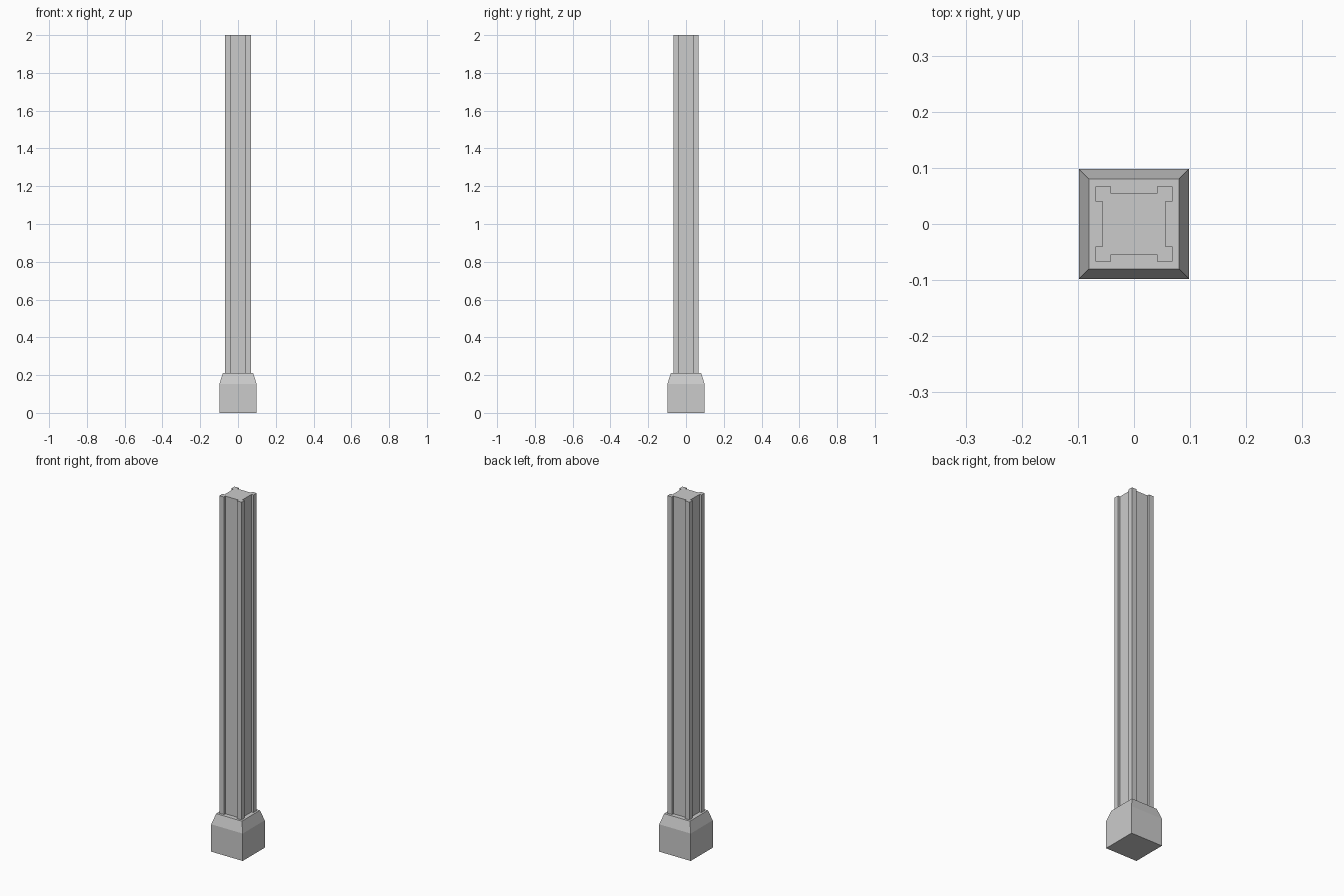
import bpy
import bmesh

if "Cube" in bpy.data.objects:
    bpy.data.objects.remove(bpy.data.objects["Cube"])


def loft(name, rings):
    """Skin a stack of (outline, z) rings and cap both ends."""
    bm = bmesh.new()
    loops = [[bm.verts.new((x, y, z)) for x, y in pts] for pts, z in rings]
    n = len(loops[0])
    for a, b in zip(loops, loops[1:]):
        for i in range(n):
            j = (i + 1) % n
            bm.faces.new((a[i], a[j], b[j], b[i]))
    bm.faces.new(loops[0][::-1])
    bm.faces.new(loops[-1])
    bmesh.ops.recalc_face_normals(bm, faces=bm.faces)
    mesh = bpy.data.meshes.new(name)
    bm.to_mesh(mesh)
    bm.free()
    obj = bpy.data.objects.new(name, mesh)
    bpy.context.collection.objects.link(obj)
    return obj


def square(h):
    return [(-h, -h), (h, -h), (h, h), (-h, h)]


# Shaft outline: one corner post, mirrored around into four quadrants
corner = [(0.056, 0.040), (0.069, 0.040), (0.069, 0.067),
          (0.041, 0.067), (0.041, 0.054)]
outline = []
for sx, sy in ((1, 1), (-1, 1), (-1, -1), (1, -1)):
    quad = [(x * sx, y * sy) for x, y in corner]
    outline += quad if sx * sy > 0 else quad[::-1]

# Plinth with sloped shoulder
loft("plinth", [(square(0.098), 0.0), (square(0.098), 0.154), (square(0.08), 0.212)])

# Post with a recessed panel on each side
loft("post_shaft", [(outline, 0.212), (outline, 2.0)])
